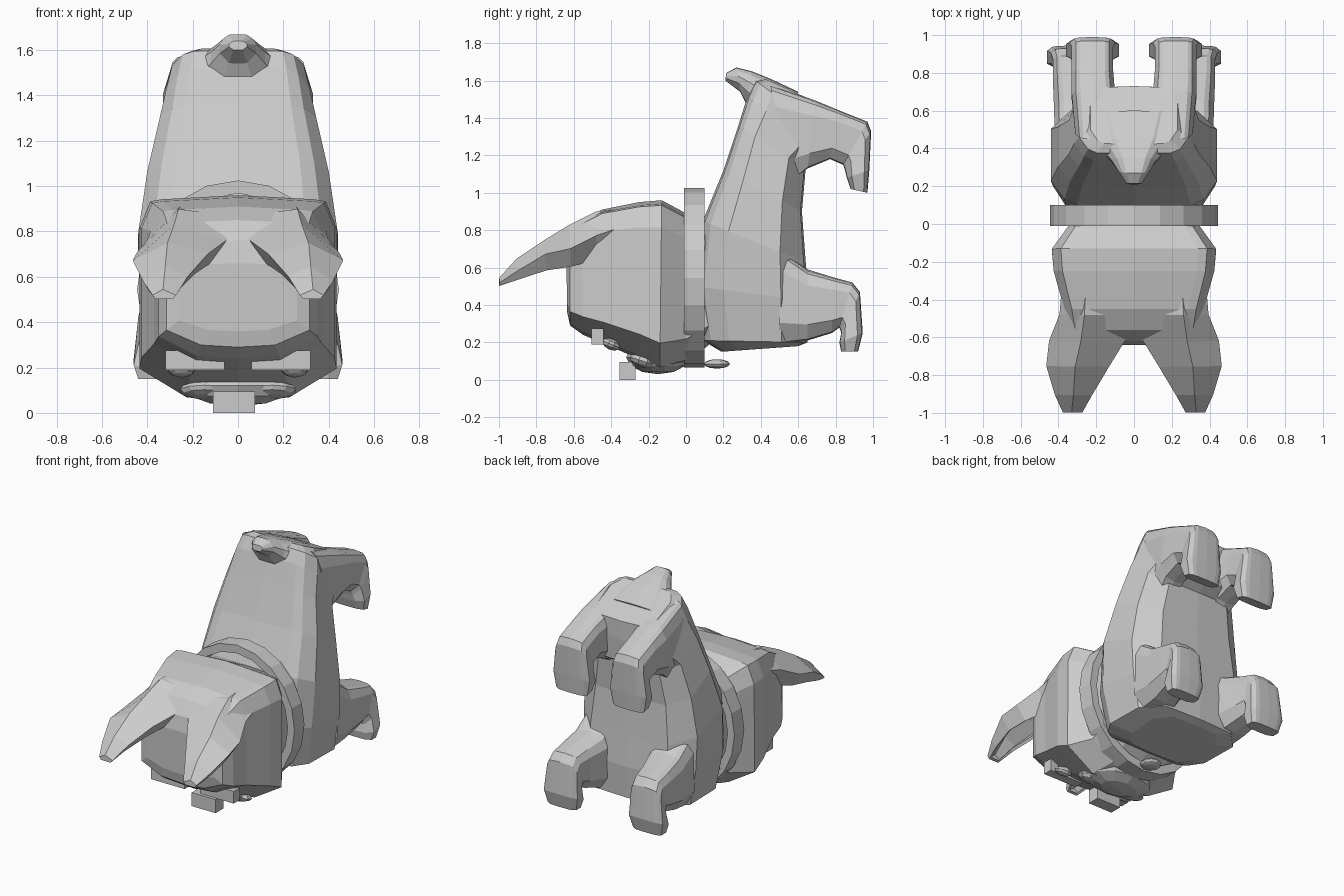
import bpy, bmesh, math
from mathutils import Vector

if "Cube" in bpy.data.objects:
    bpy.data.objects.remove(bpy.data.objects["Cube"])


def finish(name, bm, mirror=False, thick=0):
    bmesh.ops.recalc_face_normals(bm, faces=bm.faces)
    me = bpy.data.meshes.new(name)
    bm.to_mesh(me)
    bm.free()
    ob = bpy.data.objects.new(name, me)
    bpy.context.collection.objects.link(ob)
    if thick:
        m = ob.modifiers.new("Thickness", 'SOLIDIFY')
        m.thickness, m.offset = thick, 0
    if mirror:
        ob.modifiers.new("Mirror", 'MIRROR').use_mirror_merge = False
    return ob


def loft(name, rows, c=0.7, d=0.55, mirror=False, low=None):
    """Skin chamfered rings; row = first (y, z), second (y, z), centre x, half width."""
    low = low or c
    shape = [(0, 1), (c, .96), (.5 + c / 2, (d + 1) / 2 + .1), (1, d), (1, -d), (low, -.96), (0, -1),
             (-low, -.96), (-1, -d), (-1, d), (-.5 - c / 2, (d + 1) / 2 + .1), (-c, .96)]
    bm = bmesh.new()
    rings = []
    for a, b, x, w in rows:
        a, b = Vector(a), Vector(b)
        mid, half = (a + b) / 2, (a - b) / 2
        ring = []
        for u, v in shape:
            p = mid + half * v
            ring.append(bm.verts.new((x + u * w, p.x, p.y)))
        rings.append(ring)
    n = len(shape)
    for r, s in zip(rings, rings[1:]):
        for i in range(n):
            bm.faces.new((r[i], r[(i + 1) % n], s[(i + 1) % n], s[i]))
    bm.faces.new(rings[0])
    bm.faces.new(rings[-1])
    return finish(name, bm, mirror)


def box(name, lo, hi, mirror=False):
    bm = bmesh.new()
    bmesh.ops.create_cube(bm, size=1)
    lo, hi = Vector(lo), Vector(hi)
    for v in bm.verts:
        v.co = (lo + hi) / 2 + v.co * (hi - lo)
    return finish(name, bm, mirror)


def pebble(name, centre, radii, tilt=0, mirror=False):
    bm = bmesh.new()
    bmesh.ops.create_uvsphere(bm, u_segments=10, v_segments=6, radius=1)
    ct, st = math.cos(tilt), math.sin(tilt)
    for v in bm.verts:
        x, y, z = (v.co[i] * radii[i] for i in range(3))
        v.co = Vector(centre) + Vector((x, y * ct - z * st, y * st + z * ct))
    return finish(name, bm, mirror)


# Torso, rising from chest to rump
loft("torso", [
    ((.19, .15), (.60, .18), 0, .26),
    ((.09, .21), (.65, .20), 0, .39),
    ((.05, .50), (.66, .42), 0, .43),
    ((.09, .85), (.64, .63), 0, .44),
    ((.20, 1.12), (.62, .90), 0, .40),
    ((.28, 1.36), (.64, 1.13), 0, .345),
    ((.33, 1.52), (.72, 1.18), 0, .315),
    ((.37, 1.60), (.73, 1.34), 0, .29),
    ((.42, 1.61), (.73, 1.47), 0, .23)], c=.68, d=.5)

# Short tail, flowing out of the rump
loft("tail", [
    ((.60, 1.54), (.52, 1.30), 0, .27),
    ((.45, 1.61), (.38, 1.40), 0, .20),
    ((.35, 1.65), (.32, 1.48), 0, .12),
    ((.27, 1.67), (.29, 1.54), 0, .08),
    ((.215, 1.64), (.21, 1.60), 0, .04)], c=.5, d=.3)

# Rear legs with bent feet
loft("rear_leg", [
    ((.45, 1.58), (.56, 1.05), .20, .11),
    ((.70, 1.49), (.65, 1.13), .215, .115),
    ((.82, 1.44), (.77, 1.18), .22, .11),
    ((.97, 1.38), (.84, 1.15), .22, .11),
    ((.99, 1.33), (.85, 1.12), .22, .12),
    ((.98, 1.12), (.86, 1.08), .22, .14),
    ((.97, 1.00), (.88, 1.02), .22, .12)], c=.6, mirror=True)

# Front legs with bent feet
loft("front_leg", [
    ((.50, .70), (.50, .19), .29, .13),
    ((.65, .59), (.65, .21), .29, .135),
    ((.78, .55), (.78, .25), .31, .12),
    ((.89, .52), (.82, .28), .32, .11),
    ((.93, .47), (.83, .25), .325, .115),
    ((.945, .25), (.82, .20), .33, .13),
    ((.92, .15), (.83, .15), .33, .11)], c=.6, mirror=True)

# Boxy head with neck
loft("head", [
    ((.14, .82), (.14, .20), 0, .33),
    ((.0, .89), (.0, .09), 0, .34),
    ((-.13, .96), (-.14, .05), 0, .435),
    ((-.25, .95), (-.25, .11), 0, .425),
    ((-.45, .91), (-.43, .19), 0, .37),
    ((-.56, .85), (-.55, .24), 0, .35),
    ((-.62, .76), (-.62, .29), 0, .315),
    ((-.64, .66), (-.635, .36), 0, .26)], c=.78, d=.68, low=.52)

# Cupped ears: inner lip, inner edge, crest, outer edge, outer lip
bm = bmesh.new()
rows = []
for y, (xi, zi), (xc, zc), (xo, zo), lip in [
        (-.30, (.03, .86), (.25, .91), (.37, .83), .08),
        (-.48, (.02, .86), (.26, .89), (.385, .77), .12),
        (-.62, (.06, .76), (.28, .82), (.44, .70), .09),
        (-.75, (.14, .70), (.31, .74), (.455, .67), .08),
        (-.90, (.23, .60), (.32, .64), (.41, .58), .04),
        (-.99, (.28, .52), (.33, .54), (.37, .52), .015)]:
    pts = [(xi + lip * .7, zi - lip), (xi, zi), (xc, zc), (xo, zo), (xo - lip * .7, zo - lip)]
    rows.append([bm.verts.new((x, y, z)) for x, z in pts])
for r, s in zip(rows, rows[1:]):
    for i in range(4):
        bm.faces.new((r[i], r[i + 1], s[i + 1], s[i]))
bm.faces.new(rows[-1])
finish("ear", bm, True, .02)

# Collar ring
bm = bmesh.new()
N = 20
loops = []
for k, y in ((1, -.01), (1, .1), (.88, .1), (.88, -.01)):
    loops.append([bm.verts.new((.445 * k * math.cos(t), y, .545 + .48 * k * math.sin(t)))
                  for t in (2 * math.pi * i / N for i in range(N))])
for j in range(4):
    a, b = loops[j], loops[(j + 1) % 4]
    for i in range(N):
        bm.faces.new((a[i], a[(i + 1) % N], b[(i + 1) % N], b[i]))
finish("collar", bm)

# Face details on the underside of the head
pebble("muzzle", (0, -.15, .12), (.26, .17, .09))
pebble("cheek", (.15, -.23, .10), (.11, .075, .035), -.3, True)
pebble("eye", (.25, -.40, .19), (.06, .05, .03), -.4, True)
box("brow", (.06, -.505, .19), (.32, -.44, .275), True)
box("nose", (-.11, -.355, 0), (.075, -.27, .095))

# Collar tag
pebble("tag", (0, .165, .085), (.07, .07, .025))
